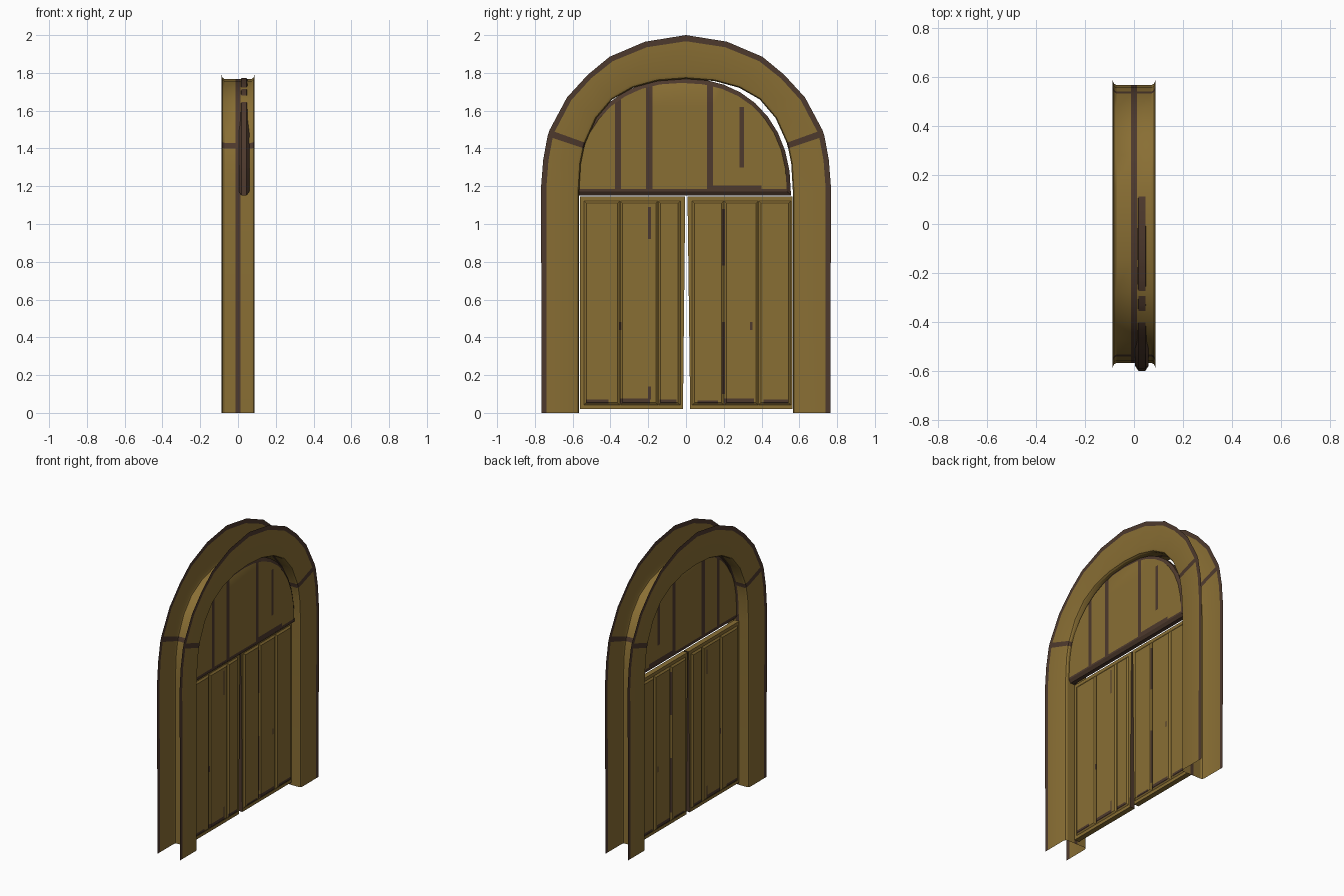
import bpy, bmesh, math
from mathutils import Vector

if "Cube" in bpy.data.objects:
    bpy.data.objects.remove(bpy.data.objects["Cube"])


def material(name, rgb):
    m = bpy.data.materials.new(name)
    m.diffuse_color = (*rgb, 1)
    m.use_nodes = True
    m.node_tree.nodes["Principled BSDF"].inputs["Base Color"].default_value = m.diffuse_color
    return m


MATS = [material("tan_wood", (0.25, 0.157, 0.034)),
        material("dark_brown_trim", (0.075, 0.041, 0.026))]


def finish(bm, name, angle=30):
    me = bpy.data.meshes.new(name)
    bm.to_mesh(me)
    bm.free()
    for m in MATS:
        me.materials.append(m)
    ob = bpy.data.objects.new(name, me)
    bpy.context.collection.objects.link(ob)
    bpy.ops.object.select_all(action='DESELECT')
    ob.select_set(True)
    bpy.context.view_layer.objects.active = ob
    bpy.ops.object.shade_smooth_by_angle(angle=math.radians(angle))
    return ob


def paint(bm, rects):
    """Cut rectangles (y0, y1, z0, z1) into the faces and colour them dark."""
    for axis, vals in (((0, 1, 0), {v for r in rects for v in r[:2]}),
                       ((0, 0, 1), {v for r in rects for v in r[2:]})):
        for v in sorted(vals):
            bmesh.ops.bisect_plane(bm, geom=bm.verts[:] + bm.edges[:] + bm.faces[:],
                                   plane_co=Vector(axis) * v, plane_no=axis, dist=1e-5)
    for f in bm.faces:
        c = f.calc_center_median()
        if any(a < c.y < b and d < c.z < e for a, b, d, e in rects):
            f.material_index = 1


# Arch frame: channel open to the outside, swept along inner/outer outline pairs
half = [((.567, 0), (.765, 0)), ((.567, 1.15), (.767, 1.2)),
        ((.557, 1.32), (.756, 1.34)), ((.541, 1.40), (.733, 1.465)),
        ((.533, 1.43), (.722, 1.498)), ((.475, 1.56), (.63, 1.67)),
        ((.39, 1.66), (.52, 1.79)), ((.28, 1.722), (.405, 1.885)),
        ((.15, 1.757), (.217, 1.965)), ((0, 1.768), (0, 2.0))]
cols = half + [((-a[0], a[1]), (-b[0], b[1])) for a, b in half[-2::-1]]
side = [(.087, 1), (.087, .86), (.087, .1), (.082, .03), (.072, 0), (.012, 0)]
prof = side + [(-x, t) for x, t in side[::-1]]
bm = bmesh.new()
grid = []
for a, b in cols:
    grid.append([bm.verts.new((x, a[0] + (b[0] - a[0]) * t, a[1] + (b[1] - a[1]) * t))
                 for x, t in prof])
n = len(cols) - 1
for i in range(n):
    for j in range(len(prof) - 1):
        f = bm.faces.new((grid[i][j], grid[i][j + 1], grid[i + 1][j + 1], grid[i + 1][j]))
        border = j in (0, 5, len(prof) - 2)
        joint = i in (3, n - 4)
        f.material_index = int(border or joint)
bmesh.ops.recalc_face_normals(bm, faces=bm.faces[:])
# plates must face outwards
for f in bm.faces:
    f.normal_update()
if sum(f.normal.x * f.calc_center_median().x for f in bm.faces) < 0:
    bmesh.ops.reverse_faces(bm, faces=bm.faces[:])
finish(bm, "arch_frame")


# Fan-shaped upper panel, slightly off centre
CY, ZB = -0.022, 1.152
pts = []
for k in range(19):
    t = math.pi * k / 18
    c, s = math.cos(t), max(0, math.sin(t))
    if k in (0, 18):
        s = 0
    pts.append((CY + .578 * math.copysign(abs(c) ** .9, c), ZB + .62 * s ** .9))


def ring(bm, x, inset):
    out = []
    mid = Vector((CY, ZB + .28))
    for y, z in pts:
        sy, sz = 1 - inset / .578, 1 - inset / .3
        out.append(bm.verts.new((x, mid.x + (y - mid.x) * sy, mid.y + (z - mid.y) * sz)))
    return out


bm = bmesh.new()
rings = [ring(bm, x, i) for x, i in ((.004, .022), (.018, 0), (.046, 0), (.06, .022))]
m = len(pts)
for a, b in zip(rings, rings[1:]):
    for k in range(m):
        f = bm.faces.new((a[k], a[(k + 1) % m], b[(k + 1) % m], b[k]))
        f.material_index = 1
bm.faces.new(rings[0])
bm.faces.new(rings[-1])
bmesh.ops.recalc_face_normals(bm, faces=bm.faces[:])
# dark plank gaps and bottom edge
paint(bm, [(-.375, -.345, 1.1, 1.8), (-.213, -.178, 1.1, 1.8),
           (.112, .142, 1.1, 1.8), (.282, .306, 1.3, 1.62),
           (-.7, .7, 1.15, 1.185), (.142, .4, 1.185, 1.205)])
finish(bm, "upper_panel")


def tapered_plank(bm, y0, y1, z0, z1, base, top, slope):
    """Plank raised on both faces, with sloped edges."""
    for s in (1, -1):
        lo, hi = [], []
        for y, z, dy, dz in ((y0, z0, 1, 1), (y1, z0, -1, 1), (y1, z1, -1, -1), (y0, z1, 1, -1)):
            lo.append(bm.verts.new((s * base, y, z)))
            hi.append(bm.verts.new((s * top, y + dy * slope, z + dz * slope)))
        for k in range(4):
            q = (k + 1) % 4
            f = [lo[k], lo[q], hi[q], hi[k]]
            bm.faces.new(f if s > 0 else f[::-1])
        bm.faces.new(hi if s > 0 else hi[::-1])


def door(name, hinge, top_edge, low_edge, planks, marks):
    bm = bmesh.new()
    outline = [(hinge, .02), (low_edge, .02), (top_edge, 1.145), (hinge, 1.145)]
    a = [bm.verts.new((-.018, y, z)) for y, z in outline]
    b = [bm.verts.new((.018, y, z)) for y, z in outline]
    bm.faces.new(a)
    bm.faces.new(b)
    for k in range(4):
        q = (k + 1) % 4
        f = bm.faces.new((a[k], a[q], b[q], b[k]))
        f.material_index = int(k == 1)      # meeting edge is dark
    bmesh.ops.recalc_face_normals(bm, faces=bm.faces[:])
    for y0, y1 in planks:
        tapered_plank(bm, y0, y1, .042, 1.122, .018, .027, .012)
    paint(bm, marks)
    finish(bm, name, 15)


# Door leaves with worn dark marks
door("left_door", -.56, -.004, -.016,
     [(-.54, -.35), (-.348, -.148), (-.146, -.03)],
     [(-.53, -.41, .05, .07), (-.35, -.19, .05, .075), (-.14, -.05, .05, .07),
      (-.2, -.186, .92, 1.09), (-.2, -.186, .07, .14), (-.355, -.342, .44, .48)])
door("right_door", .565, .008, .022,
     [(.032, .2), (.202, .382), (.384, .555)],
     [(.06, .17, .05, .065), (.2, .36, .05, .075), (.41, .54, .05, .07),
      (.19, .206, .78, 1.08), (.19, .206, .1, .48), (.34, .352, .44, .48)])
